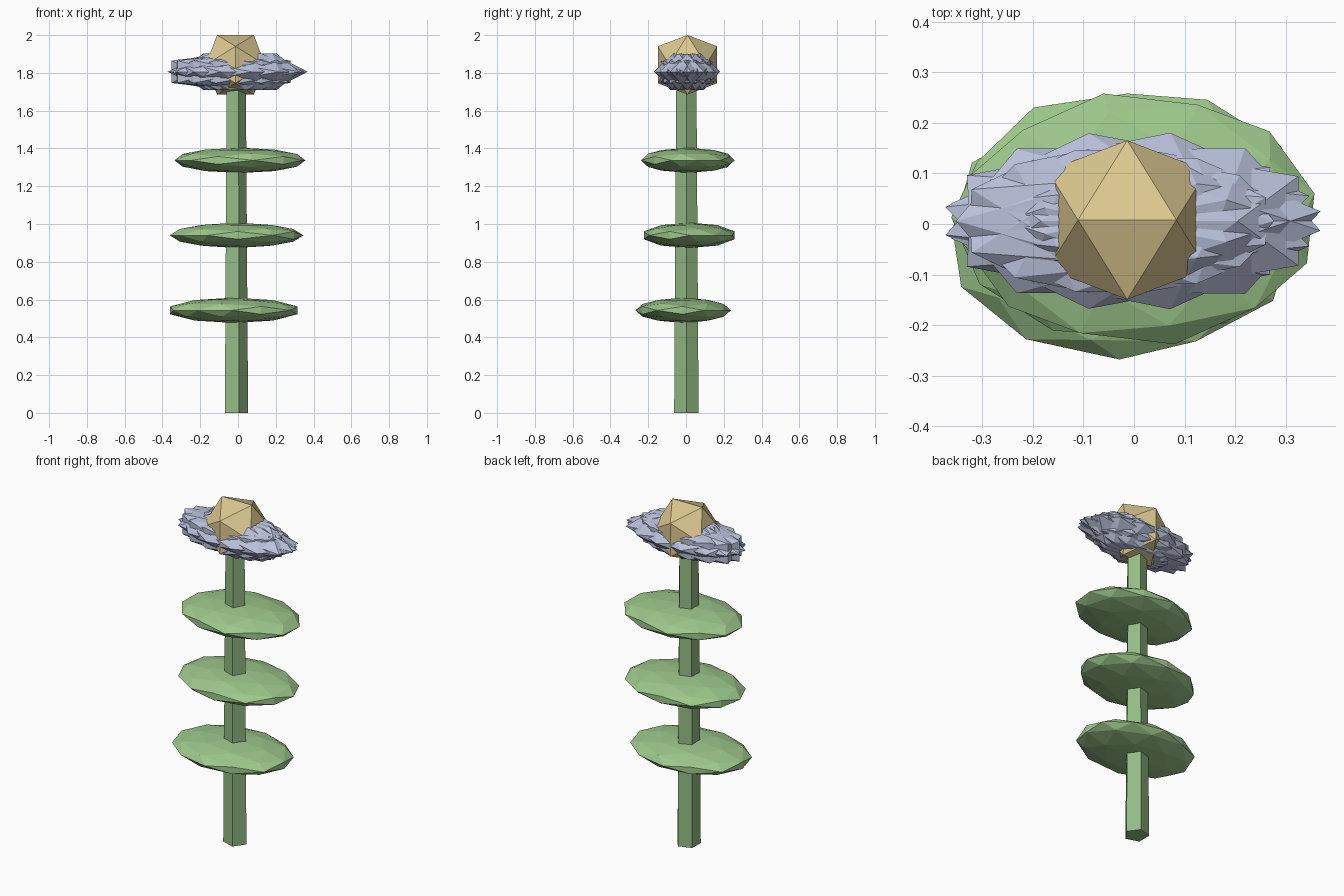
import bpy, bmesh, math
from mathutils import Vector, Matrix

if "Cube" in bpy.data.objects:
    bpy.data.objects.remove(bpy.data.objects["Cube"])

CX, CY = -0.0135, 0.006


def material(name, rgb):
    m = bpy.data.materials.new(name)
    m.diffuse_color = (*rgb, 1)
    m.use_nodes = True
    m.node_tree.nodes["Principled BSDF"].inputs["Base Color"].default_value = m.diffuse_color
    return m


STEM = material("stem_green", (0.29, 0.50, 0.23))
LEAF = material("leaf_green", (0.34, 0.58, 0.26))
PETAL = material("petal_blue", (0.48, 0.53, 0.70))
GOLD = material("centre_gold", (0.72, 0.58, 0.28))


def ico_points(detail):
    # unit icosahedron with an edge (not a corner) on top
    p = (1 + 5 ** 0.5) / 2
    pts = []
    for a in (-1, 1):
        for b in (-p, p):
            pts += [Vector((a, 0, b)), Vector((0, b, a)), Vector((b, a, 0))]
    if detail:
        mids = [(u + v) / 2 for i, u in enumerate(pts) for v in pts[:i]
                if (u - v).length < 2.1]
        pts += mids
    return [v.normalized() for v in pts]


def add_object(name, bm, mat):
    bmesh.ops.recalc_face_normals(bm, faces=bm.faces)
    me = bpy.data.meshes.new(name)
    bm.to_mesh(me)
    bm.free()
    me.materials.append(mat)
    ob = bpy.data.objects.new(name, me)
    bpy.context.collection.objects.link(ob)
    return ob


def ico(name, centre, radii, turn, mat, detail=0):
    # faceted ball: turn about z first, then squash along the world axes
    bm = bmesh.new()
    rot = Matrix.Rotation(turn, 3, 'Z')
    for v in ico_points(detail):
        bm.verts.new(rot @ v)
    bmesh.ops.convex_hull(bm, input=bm.verts[:])
    bmesh.ops.scale(bm, vec=radii, verts=bm.verts)
    bmesh.ops.translate(bm, vec=centre, verts=bm.verts)
    return add_object(name, bm, mat)


# five-sided tapered stem
bm = bmesh.new()
top = 1.76
bmesh.ops.create_cone(bm, cap_ends=True, segments=5, radius1=0.068, radius2=0.056, depth=top)
# put one corner towards +x
v0 = bm.verts[:][0].co
bmesh.ops.rotate(bm, verts=bm.verts, matrix=Matrix.Rotation(-math.atan2(v0.y, v0.x), 3, 'Z'))
bmesh.ops.translate(bm, verts=bm.verts, vec=(CX - 0.001, 0.002, top / 2))
add_object("stem", bm, STEM)

# three flattened leaf discs
for i, (x, y, z, turn) in enumerate([(-0.0225, -0.015, 0.543, 1.0),
                                     (-0.0075, 0.0175, 0.94, 0.57),
                                     (0.01, 0.01, 1.337, 0.2)]):
    ico(f"leaf_{i + 1}", (x, y, z), (0.354, 0.253, 0.067), turn, LEAF, 1)

# eight overlapping petals, each turned half its ring angle
for i in range(8):
    a = i * math.tau / 8
    ico(f"petal_{i + 1}", (CX + 0.024 * math.cos(a), CY + 0.011 * math.sin(a), 1.806),
        (0.37, 0.168, 0.113), a / 2, PETAL)

# flower centre
ico("flower_centre", (CX, CY + 0.002, 1.843), (0.185, 0.185, 0.185), 0, GOLD)
